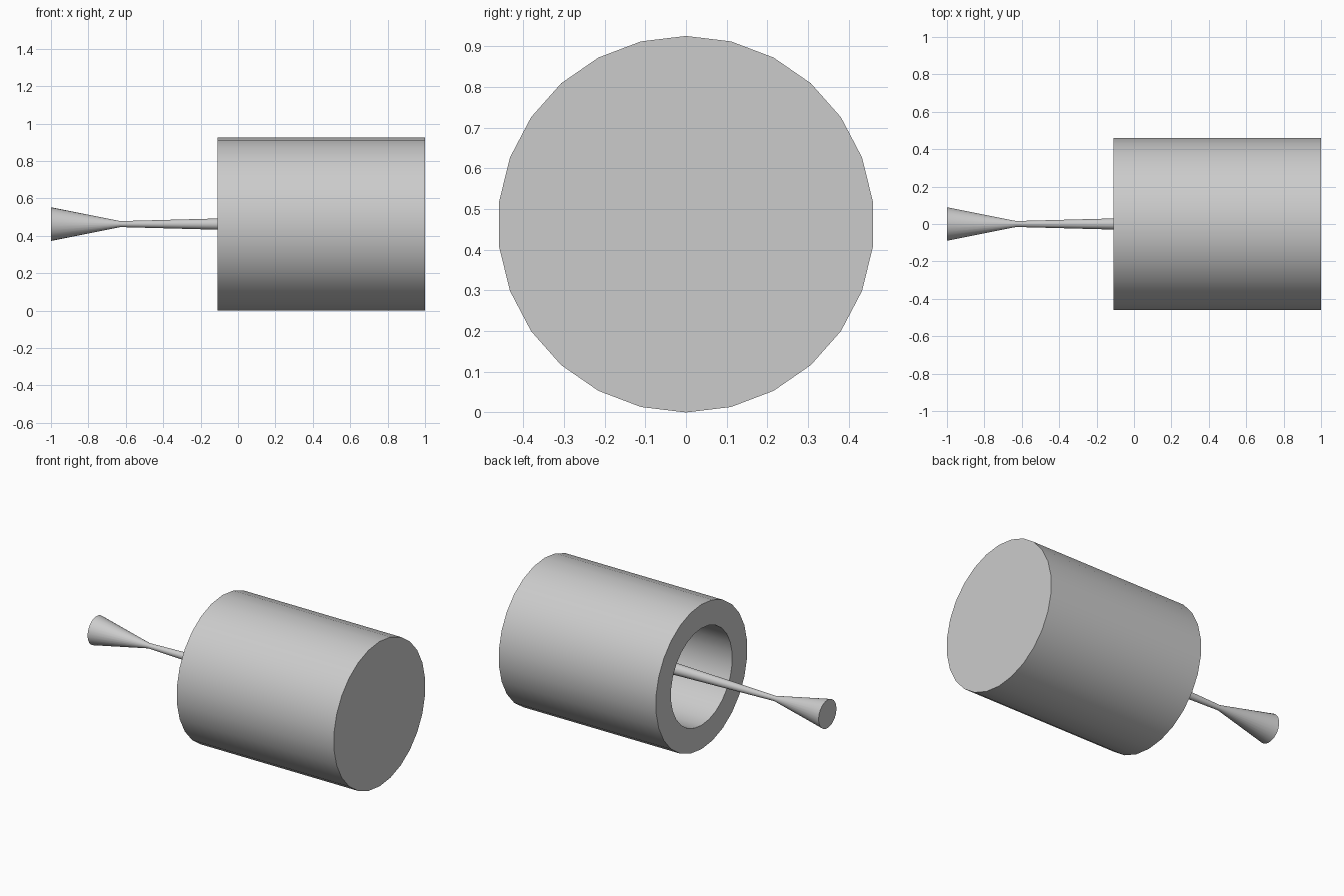
import bpy
import bmesh
import math

SIDES = 26
AXIS_Z = 0.4625

cube = bpy.data.objects.get("Cube")
if cube:
    bpy.data.objects.remove(cube, do_unlink=True)

grey = bpy.data.materials.new("light grey")
grey.use_nodes = True
colour = (0.6, 0.6, 0.6, 1.0)
grey.diffuse_color = colour
grey.node_tree.nodes["Principled BSDF"].inputs["Base Color"].default_value = colour


def lathe(name, profile):
    """Turn (x, radius) points around the long axis, capping both ends."""
    bm = bmesh.new()
    rings = []
    for x, r in profile:
        angles = [2 * math.pi * i / SIDES for i in range(SIDES)]
        rings.append([bm.verts.new((x, r * math.sin(a), r * math.cos(a))) for a in angles])
    for a, b in zip(rings, rings[1:]):
        for i in range(SIDES):
            j = (i + 1) % SIDES
            bm.faces.new((a[i], a[j], b[j], b[i]))
    bm.faces.new(rings[0])
    bm.faces.new(rings[-1])
    bmesh.ops.recalc_face_normals(bm, faces=bm.faces)
    mesh = bpy.data.meshes.new(name)
    bm.to_mesh(mesh)
    bm.free()
    mesh.materials.append(grey)
    obj = bpy.data.objects.new(name, mesh)
    obj.location.z = AXIS_Z
    bpy.context.collection.objects.link(obj)
    bpy.ops.object.select_all(action='DESELECT')
    obj.select_set(True)
    bpy.context.view_layer.objects.active = obj
    bpy.ops.object.shade_smooth_by_angle(angle=math.radians(30))
    return obj


# Hollow drum: bore floor, bore wall, rim, outer wall, closed end
lathe("drum", [(0.85, 0.31), (-0.11, 0.31), (-0.11, 0.4625), (1.0, 0.4625)])

# Slim rod with a flared tip, widening gently down to the bore floor
lathe("flared_rod", [(-1.0, 0.09), (-0.63, 0.016), (-0.11, 0.03), (0.85, 0.056)])
